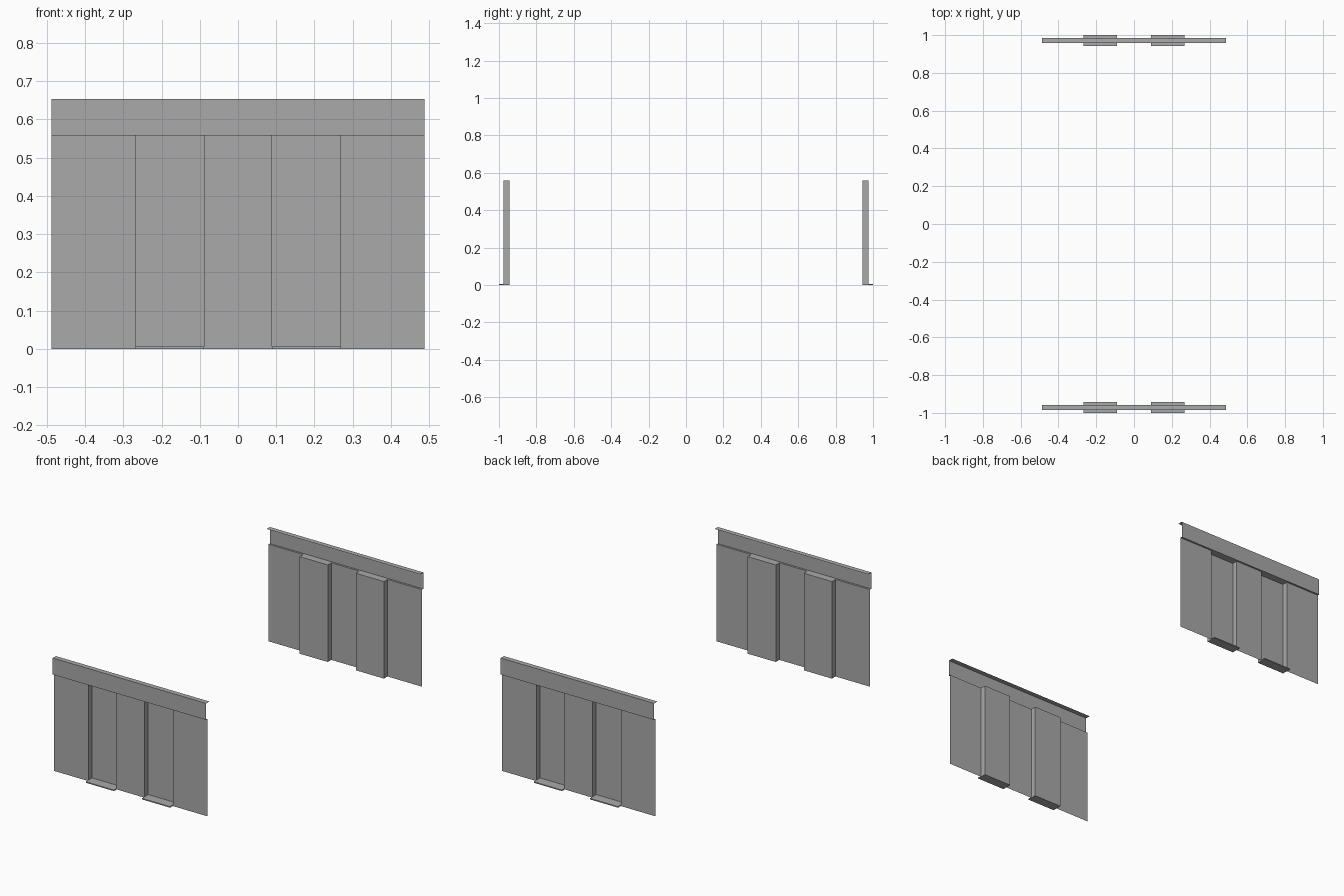
import bpy
import bmesh

cube = bpy.data.objects.get("Cube")
if cube:
    bpy.data.objects.remove(cube, do_unlink=True)

grey = bpy.data.materials.new("plain grey")
grey.use_nodes = True
colour = (0.4, 0.4, 0.4, 1)
grey.diffuse_color = colour
grey.node_tree.nodes["Principled BSDF"].inputs["Base Color"].default_value = colour

# Main measurements of one facade sheet (y is the distance from the centre)
HALF_WIDTH, HEAD, TOP = 0.488, 0.558, 0.653
WALL, BAND, CAP, NICHE, STEP = 0.975, 0.986, 0.957, 0.943, 1.0
NICHE_IN, NICHE_OUT, STEP_TOP = 0.089, 0.268, 0.006


def finish(name, bm, side):
    """Turn the front part round to its side and make the object."""
    for v in bm.verts:
        v.co.x *= side
        v.co.y *= -side
    bmesh.ops.remove_doubles(bm, verts=bm.verts, dist=1e-5)
    # the flip by (side, -side) mirrors the sheet, so turn the faces to match
    bmesh.ops.reverse_faces(bm, faces=bm.faces)
    mesh = bpy.data.meshes.new(name)
    bm.to_mesh(mesh)
    bm.free()
    mesh.materials.append(grey)
    bpy.context.collection.objects.link(bpy.data.objects.new(name, mesh))


def sheet(bm, profile, x0, x1):
    """Sweep an open (y, z) profile along x."""
    rows = [[bm.verts.new((x, y, z)) for x in (x0, x1)] for y, z in profile]
    for a, b in zip(rows, rows[1:]):
        bm.faces.new((a[1], a[0], b[0], b[1]))


for label, side in (("front", 1), ("back", -1)):
    # Wall panels between the niches, with the ledge under the band
    bm = bmesh.new()
    for x0, x1 in ((-HALF_WIDTH, -NICHE_OUT), (-NICHE_IN, NICHE_IN),
                   (NICHE_OUT, HALF_WIDTH)):
        sheet(bm, [(WALL, 0), (WALL, HEAD), (BAND, HEAD)], x0, x1)
    finish(label + "_wall", bm, side)

    # Upper band with its folded top
    bm = bmesh.new()
    sheet(bm, [(BAND, HEAD), (BAND, TOP), (CAP, TOP)], -HALF_WIDTH, HALF_WIDTH)
    finish(label + "_band", bm, side)

    for hand, centre in (("right", -1), ("left", 1)):
        x0, x1 = sorted((centre * NICHE_IN, centre * NICHE_OUT))

        # Niche: back, ceiling and two side walls
        bm = bmesh.new()
        sheet(bm, [(NICHE, 0), (NICHE, HEAD), (BAND, HEAD)], x0, x1)
        for x, ys in ((x0, (WALL, NICHE)), (x1, (NICHE, WALL))):
            bm.faces.new([bm.verts.new((x, y, z)) for y, z in
                          ((ys[0], 0), (ys[0], HEAD), (ys[1], HEAD), (ys[1], 0))])
        finish(f"{label}_{hand}_niche", bm, side)

        # Thin doorstep reaching out of the niche
        bm = bmesh.new()
        bmesh.ops.create_cube(bm, size=1)
        for v in bm.verts:
            v.co.x = x1 if v.co.x > 0 else x0
            v.co.y = STEP if v.co.y > 0 else NICHE
            v.co.z = STEP_TOP if v.co.z > 0 else 0
        finish(f"{label}_{hand}_doorstep", bm, side)
